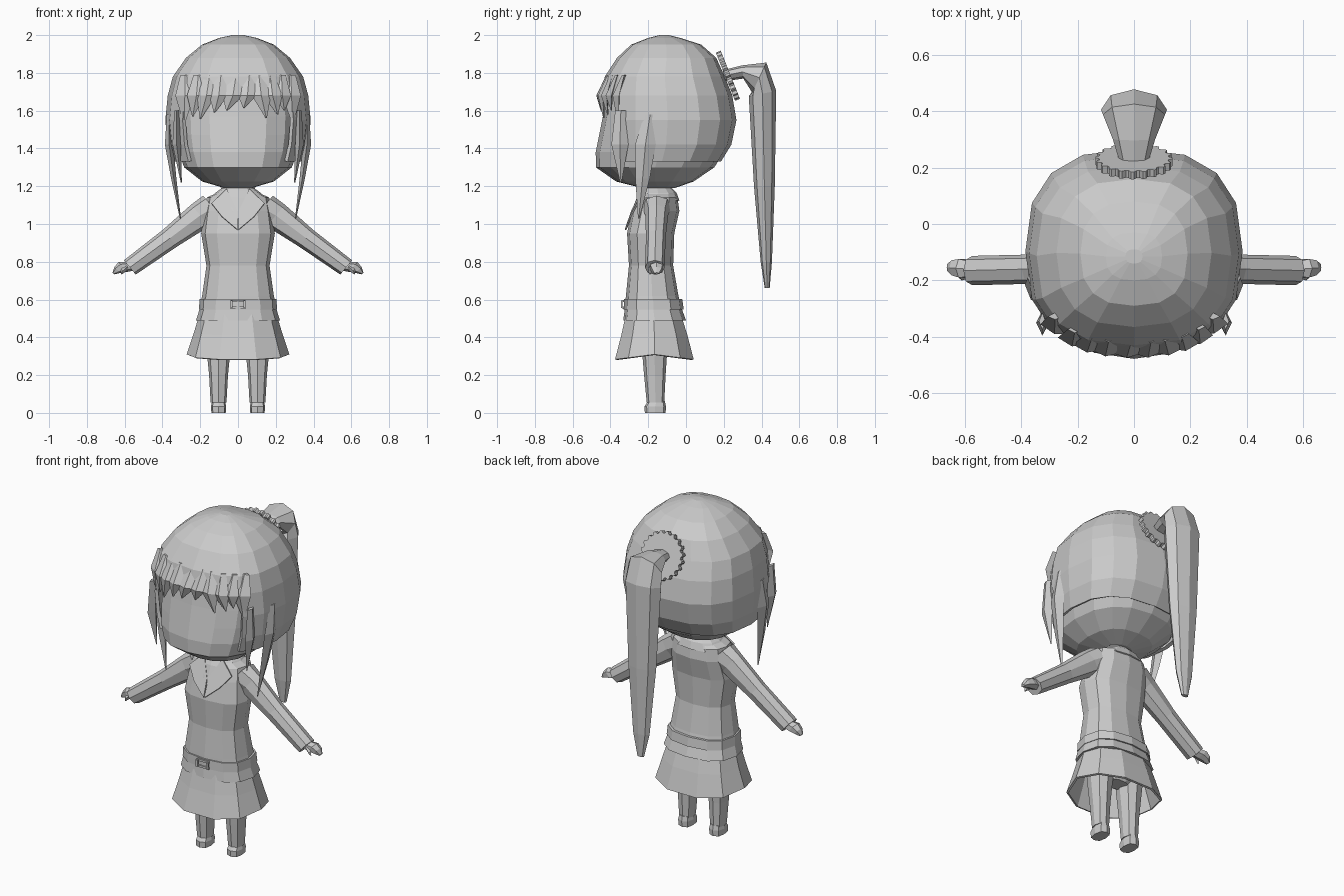
import bpy, bmesh, math
from mathutils import Vector

grey = bpy.data.materials.new("plain_grey")
grey.diffuse_color = (0.6, 0.6, 0.6, 1)


def finish(name, bm, thick=0.0):
    bmesh.ops.recalc_face_normals(bm, faces=bm.faces)
    me = bpy.data.meshes.new(name)
    bm.to_mesh(me)
    bm.free()
    me.materials.append(grey)
    ob = bpy.data.objects.new(name, me)
    bpy.context.collection.objects.link(ob)
    if thick:
        mod = ob.modifiers.new("thickness", 'SOLIDIFY')
        mod.thickness = thick
        mod.offset = -1
    return ob


def sect(c, u, v, n, p=2.0, turn=0.0):
    """Superellipse cross-section with half axes u and v."""
    c, u, v = Vector(c), Vector(u), Vector(v)
    pts = []
    for i in range(n):
        a = math.tau * (i + turn) / n
        x, y = (math.copysign(abs(t) ** (2 / p), t) for t in (math.cos(a), math.sin(a)))
        pts.append(c + u * x + v * y)
    return pts


def ring(z, rx, yf, yb, n, p=2.0, cx=0.0, dip=0.0):
    """Level ring from half width and front/back y; dip lowers front and back."""
    pts = sect((cx, (yf + yb) / 2, z), (rx, 0, 0), (0, (yb - yf) / 2, 0), n, p)
    for q in pts:
        q.z -= dip * abs(q.y - (yf + yb) / 2) / ((yb - yf) / 2)
    return pts


def loft(name, rings, bottom=True, top=True, skip=None, thick=0.0):
    bm = bmesh.new()
    vs = [[bm.verts.new(p) for p in r] for r in rings]
    n = len(vs[0])
    for a, b in zip(vs, vs[1:]):
        for i in range(n):
            j = (i + 1) % n
            bm.faces.new((a[i], a[j], b[j], b[i]))
    if bottom:
        bm.faces.new(vs[0])
    if top:
        bm.faces.new(vs[-1])
    if skip:
        bad = [f for f in bm.faces if skip(f.calc_center_median())]
        bmesh.ops.delete(bm, geom=bad, context='FACES')
    return finish(name, bm, thick)


def stack(name, rows, n, p=2.0, cx=0.0, **kw):
    return loft(name, [ring(*r, n, p, cx) for r in rows], **kw)


def plate(name, pts, thick):
    bm = bmesh.new()
    bm.faces.new([bm.verts.new(p) for p in pts])
    return finish(name, bm, thick)


# Head with a flat-fronted face
stack("head", [(1.19, .07, -.23, -.06), (1.225, .19, -.37, .04), (1.30, .285, -.477, .15),
               (1.38, .315, -.478, .2), (1.47, .33, -.46, .22), (1.57, .335, -.44, .22),
               (1.75, .31, -.41, .17)], 16, 2.4)

# Hair cap, open at the face
stack("hair_cap", [(1.33, .345, -.44, .185), (1.42, .372, -.45, .24), (1.55, .385, -.46, .267),
                   (1.68, .372, -.452, .245), (1.78, .345, -.43, .205), (1.88, .275, -.365, .16),
                   (1.95, .19, -.29, .08), (1.985, .1, -.2, -.03), (2.0, .03, -.14, -.09)],
      16, 2.55, bottom=False, thick=.02, skip=lambda c: c.y < -.36 and c.z < 1.65)


# Fringe of pointed strands following the forehead
def brow(x):
    return -.11 - .345 * (1 - abs(x / .37) ** 2.5) ** .4


fringe = [(-.28, -.285, 1.53, .05), (-.21, -.24, 1.57, .05), (-.15, -.2, 1.555, .05),
          (-.09, -.125, 1.59, .05), (-.01, -.06, 1.6, .055), (.06, .03, 1.615, .05),
          (.11, .15, 1.56, .05), (.17, .21, 1.58, .05), (.23, .245, 1.6, .045), (.28, .29, 1.53, .05)]
for k, (xt, xp, zp, w) in enumerate(fringe):
    xm = (xt * 2 + xp) / 3
    loft(f"fringe_strand_{k}", [
        sect((xt, brow(xt) + .045, 1.79), (w * .5, 0, 0), (0, .012, 0), 4),
        sect((xm, brow(xm) - .002, 1.68), (w, w * 1.2 * xm, 0), (0, .018, 0), 4),
        sect((xp, brow(xp) + .005, zp), (.003, 0, 0), (0, .003, 0), 4)])

# Side locks hanging in front of the ears
for s, side in ((1, "right"), (-1, "left")):
    loft(f"long_lock_{side}", [
        sect((s * .365, -.19, 1.58), (.012, 0, 0), (0, .03, 0), 4),
        sect((s * .365, -.215, 1.42), (.022, 0, 0), (0, .055, 0), 4),
        sect((s * .34, -.23, 1.24), (.014, 0, 0), (0, .038, 0), 4),
        sect((s * .305, -.25, 1.03), (.003, 0, 0), (0, .004, 0), 4)])
    loft(f"short_lock_{side}", [
        sect((s * .325, -.345, 1.6), (.012, 0, 0), (0, .03, 0), 4),
        sect((s * .325, -.35, 1.42), (.022, 0, 0), (0, .045, 0), 4),
        sect((s * .3, -.345, 1.22), (.003, 0, 0), (0, .004, 0), 4)])

# Toothed hair tie, tilted
axis, up = Vector((0, .93, .37)), Vector((0, -.37, .93))
tie = []
for d in (-.014, .014):
    loop = []
    for i in range(80):
        r = .137 if i % 4 < 2 else .124
        a = math.tau * i / 80
        loop.append(Vector((0, .222, 1.785)) + axis * d
                    + Vector((1, 0, 0)) * r * math.cos(a) + up * r * math.sin(a))
    tie.append(loop)
loft("hair_tie", tie)

# Ponytail: out from the tie, then straight down
tail = [(.2, 1.785, -.2, 1, .045, .03), (.3, 1.805, -.1, 1, .075, .035),
        (.388, 1.775, .42, .9, .11, .088), (.405, 1.69, 1, .2, .117, .074),
        (.415, 1.2, 1, 0, .092, .055), (.425, .8, 1, 0, .055, .03), (.43, .66, 1, 0, .022, .013)]
loft("ponytail", [sect((0, y, z), (rx, 0, 0), Vector((0, vy, vz)).normalized() * rv, 8)
                  for y, z, vy, vz, rx, rv in tail])

# Neck
stack("neck", [(1.1, .068, -.225, -.09), (1.23, .065, -.22, -.09)], 8)

# Jacket
stack("jacket", [(.49, .222, -.332, 0), (.545, .205, -.325, -.02), (.62, .19, -.318, -.04),
                 (.78, .167, -.302, -.068), (.95, .195, -.312, -.062), (1.07, .178, -.288, -.035),
                 (1.14, .165, -.26, -.045), (1.175, .09, -.24, -.065)], 12, 2.5)
stack("belt", [(.548, .207, -.33, -.012), (.602, .203, -.328, -.02)], 12, 2.5)

# Belt buckle frame and jacket front edge
for nm, x, z, w, h in (("buckle_top", 0, .592, .04, .006), ("buckle_base", 0, .556, .04, .006),
                       ("buckle_left", -.035, .574, .006, .02), ("buckle_right", .035, .574, .006, .02)):
    plate(nm, [(x - w, -.336, z - h), (x + w, -.336, z - h),
               (x + w, -.336, z + h), (x - w, -.336, z + h)], .009)

# Collar band and lapels
stack("collar", [(1.125, .155, -.262, -.035), (1.165, .12, -.245, -.05), (1.19, .085, -.23, -.075)],
      12, 2.3, bottom=False, top=False, thick=.012, skip=lambda c: c.y < -.235)
for s, side in ((1, "right"), (-1, "left")):
    pts = [(s * .06, -.235, 1.187), (s * .14, -.262, 1.11), (s * .085, -.3, 1.04),
           (s * .002, -.325, .97), (s * .004, -.29, 1.07)]
    plate(f"lapel_{side}", pts[::s], .009)

# Flared skirt, open below
loft("skirt", [ring(.31, .272, -.385, .05, 10, 2.3, dip=.028),
               ring(.42, .235, -.35, .015, 10, 2.3, dip=.008),
               ring(.52, .205, -.325, -.02, 10, 2.3)], bottom=False, thick=.012)

# Hips, legs and shoes
stack("hips", [(.36, .08, -.2, -.1), (.42, .165, -.25, -.08), (.5, .17, -.26, -.07)], 10)
for s, side in ((1, "right"), (-1, "left")):
    stack(f"leg_{side}", [(.055, .042, -.208, -.115), (.2, .05, -.222, -.108),
                          (.32, .062, -.232, -.1), (.42, .07, -.24, -.09)], 8, 2.4, cx=s * .103)
    stack(f"shoe_{side}", [(0, .038, -.218, -.108), (.035, .04, -.22, -.106),
                           (.062, .034, -.2, -.112)], 8, 3, cx=s * .103)

# Arms with sleeves, hands and thumbs
for s, side in ((1, "right"), (-1, "left")):
    def limb(name, rows, n=8):
        loft(name, [sect((s * x, y, z), (s * .642 * r, 0, .767 * r), (0, ry, 0), n, 2.3)
                    for x, y, z, r, ry in rows])
    limb(f"sleeve_{side}", [(.13, -.155, 1.085, .085, .075), (.2, -.155, 1.045, .075, .06),
                            (.36, -.16, .925, .058, .052), (.573, -.165, .77, .049, .052)])
    limb(f"hand_{side}", [(.565, -.16, .778, .03, .03), (.61, -.157, .772, .034, .037),
                          (.64, -.155, .757, .022, .03), (.66, -.155, .738, .006, .014)], 6)
    limb(f"thumb_{side}", [(.585, -.178, .775, .016, .016), (.61, -.19, .752, .012, .01),
                           (.618, -.19, .735, .004, .004)], 4)
